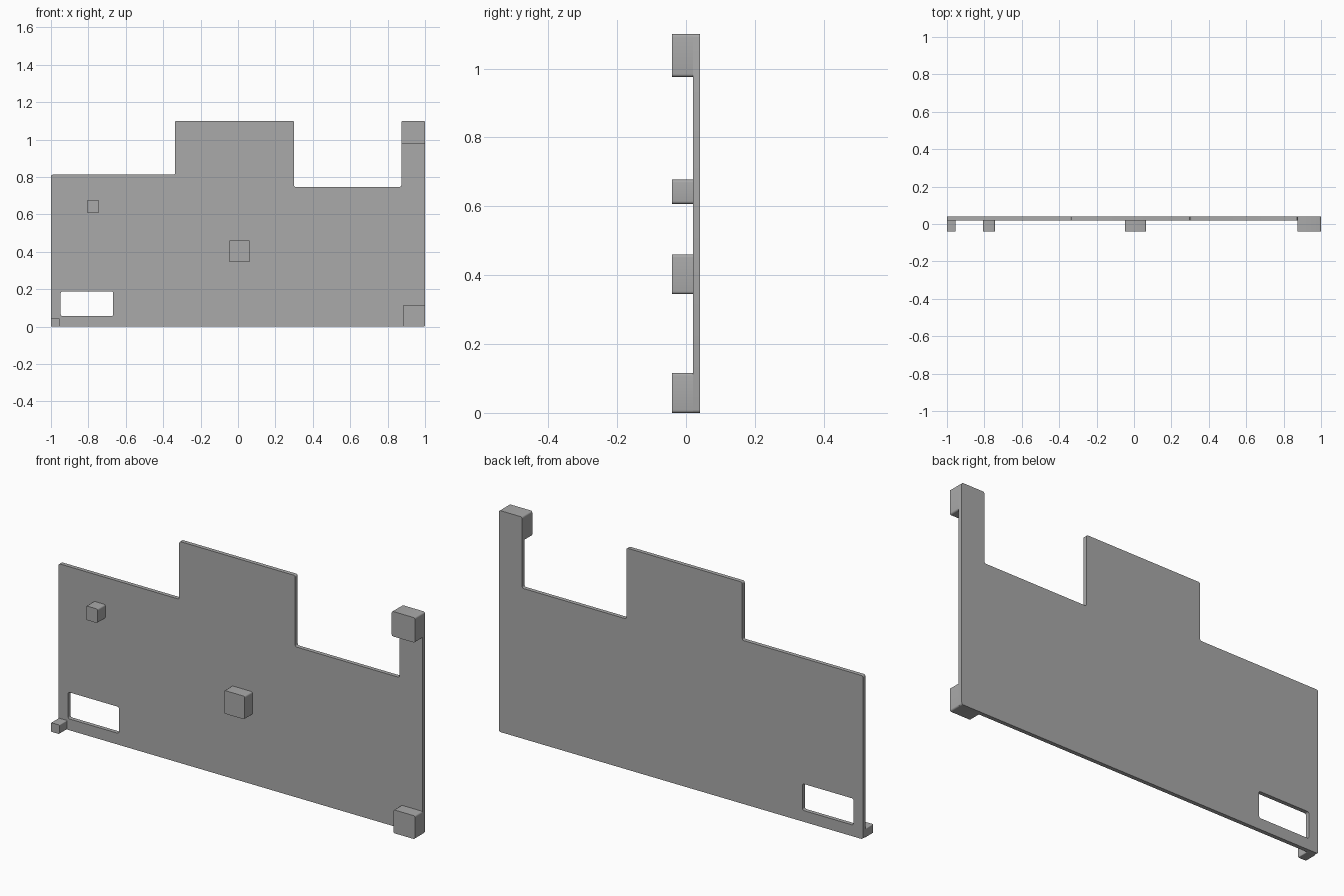
import bpy, bmesh, math
from mathutils import Vector, Matrix

if "Cube" in bpy.data.objects:
    bpy.data.objects.remove(bpy.data.objects["Cube"], do_unlink=True)

grey = bpy.data.materials.new("plain grey")
grey.use_nodes = True
colour = (0.4, 0.4, 0.4, 1)
grey.diffuse_color = colour
grey.node_tree.nodes["Principled BSDF"].inputs["Base Color"].default_value = colour


def rounded(corners, radius, steps=4):
    """Replace every corner of a loop with a small arc."""
    points = []
    for i, corner in enumerate(corners):
        p = Vector(corner)
        a = (Vector(corners[i - 1]) - p).normalized() * radius
        b = (Vector(corners[(i + 1) % len(corners)]) - p).normalized() * radius
        for s in range(steps + 1):
            t = s / steps * math.pi / 2
            points.append(p + a * (1 - math.sin(t)) + b * (1 - math.cos(t)))
    return points


def rectangle(x0, x1, z0, z1):
    return [(x0, z0), (x1, z0), (x1, z1), (x0, z1)]


def slab(name, loops, y0, y1, radius):
    """Extrude outlines in the x-z plane; inner outlines become holes."""
    curve = bpy.data.curves.new(name, "CURVE")
    curve.dimensions = "2D"
    curve.fill_mode = "BOTH"
    curve.extrude = (y1 - y0) / 2
    for loop in loops:
        points = rounded(loop, radius)
        spline = curve.splines.new("POLY")
        spline.points.add(len(points) - 1)
        for target, p in zip(spline.points, points):
            target.co = (p.x, p.y, 0, 1)
        spline.use_cyclic_u = True
    temp = bpy.data.objects.new(name + " outline", curve)
    bpy.context.collection.objects.link(temp)
    bpy.context.view_layer.update()
    evaluated = temp.evaluated_get(bpy.context.evaluated_depsgraph_get())
    mesh = bpy.data.meshes.new_from_object(evaluated)
    bpy.data.objects.remove(temp, do_unlink=True)
    bpy.data.curves.remove(curve)

    # Weld the caps to the walls and stand the slab upright
    bm = bmesh.new()
    bm.from_mesh(mesh)
    bmesh.ops.remove_doubles(bm, verts=bm.verts, dist=0.0001)
    upright = Matrix.Translation((0, (y0 + y1) / 2, 0)) @ Matrix.Rotation(math.pi / 2, 4, "X")
    bmesh.ops.transform(bm, matrix=upright, verts=bm.verts)
    bmesh.ops.recalc_face_normals(bm, faces=bm.faces)
    bm.to_mesh(mesh)
    bm.free()
    mesh.name = name
    mesh.materials.clear()
    mesh.materials.append(grey)
    obj = bpy.data.objects.new(name, mesh)
    bpy.context.collection.objects.link(obj)
    bpy.ops.object.select_all(action="DESELECT")
    obj.select_set(True)
    bpy.context.view_layer.objects.active = obj
    bpy.ops.object.shade_smooth_by_angle(angle=math.radians(40))


FRONT, FACE, BACK = -0.04, 0.02, 0.04
TOP = 1.1

# Stepped plate with a rectangular window
outline = [(-1, 0), (1, 0), (1, TOP), (0.873, TOP), (0.873, 0.747), (0.3, 0.747),
           (0.3, TOP), (-0.337, TOP), (-0.337, 0.812), (-1, 0.812)]
window = rectangle(-0.948, -0.668, 0.056, 0.188)
slab("plate", [outline, window], FACE, BACK, 0.009)

# Standoff blocks on the front face
blocks = {
    "upper_left_block": (0.873, 1, 0.976, TOP),
    "lower_left_block": (0.882, 1, 0, 0.116),
    "centre_block": (-0.049, 0.065, 0.345, 0.46),
    "upper_right_block": (-0.808, -0.743, 0.607, 0.677),
    "lower_right_block": (-1, -0.954, 0, 0.045),
}
for name, bounds in blocks.items():
    radius = 0.004 if name == "lower_right_block" else 0.008
    slab(name, [rectangle(*bounds)], FRONT, FACE, radius)
